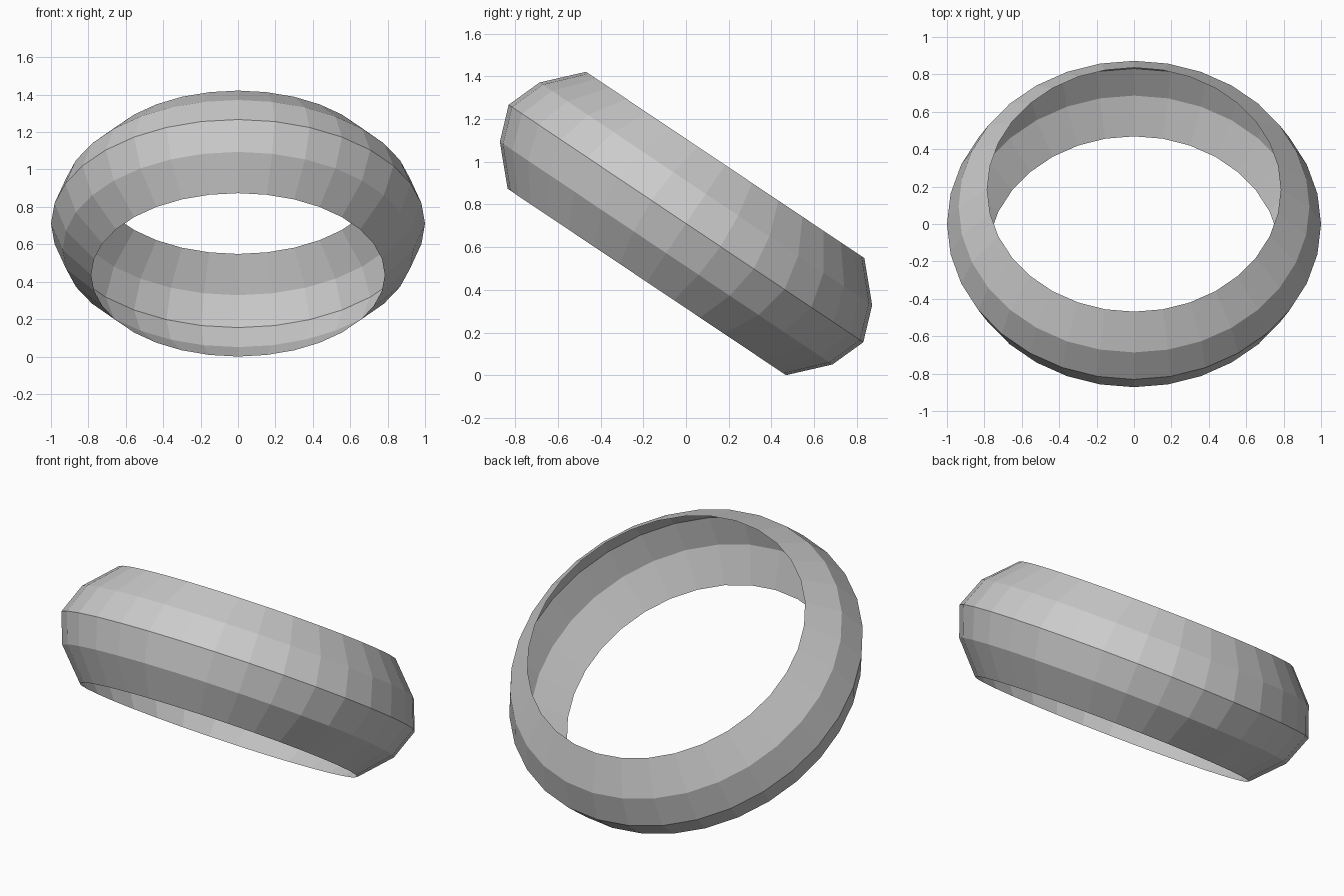
import bpy, bmesh, math
from mathutils import Matrix

if "Cube" in bpy.data.objects:
    bpy.data.objects.remove(bpy.data.objects["Cube"])

# open barrel-shaped band: (radius, height along the axis)
PROFILE = [(0.785, -0.33), (0.938, -0.167), (1.0, 0.0), (0.938, 0.167), (0.785, 0.33)]
SEGMENTS = 32
TILT = math.radians(-33.8)

bm = bmesh.new()
rings = []
for r, h in PROFILE:
    rings.append([bm.verts.new((r * math.cos(2 * math.pi * i / SEGMENTS),
                                r * math.sin(2 * math.pi * i / SEGMENTS), h))
                  for i in range(SEGMENTS)])
for low, high in zip(rings, rings[1:]):
    for i in range(SEGMENTS):
        j = (i + 1) % SEGMENTS
        bm.faces.new((low[i], low[j], high[j], high[i]))

# lean the band towards the back and rest it on the ground
bm.transform(Matrix.Rotation(TILT, 4, 'X'))
lowest = min(v.co.z for v in bm.verts)
bm.transform(Matrix.Translation((0, 0, -lowest)))

mesh = bpy.data.meshes.new("ring_band")
bm.to_mesh(mesh)
bm.free()
ring = bpy.data.objects.new("ring_band", mesh)
bpy.context.collection.objects.link(ring)
